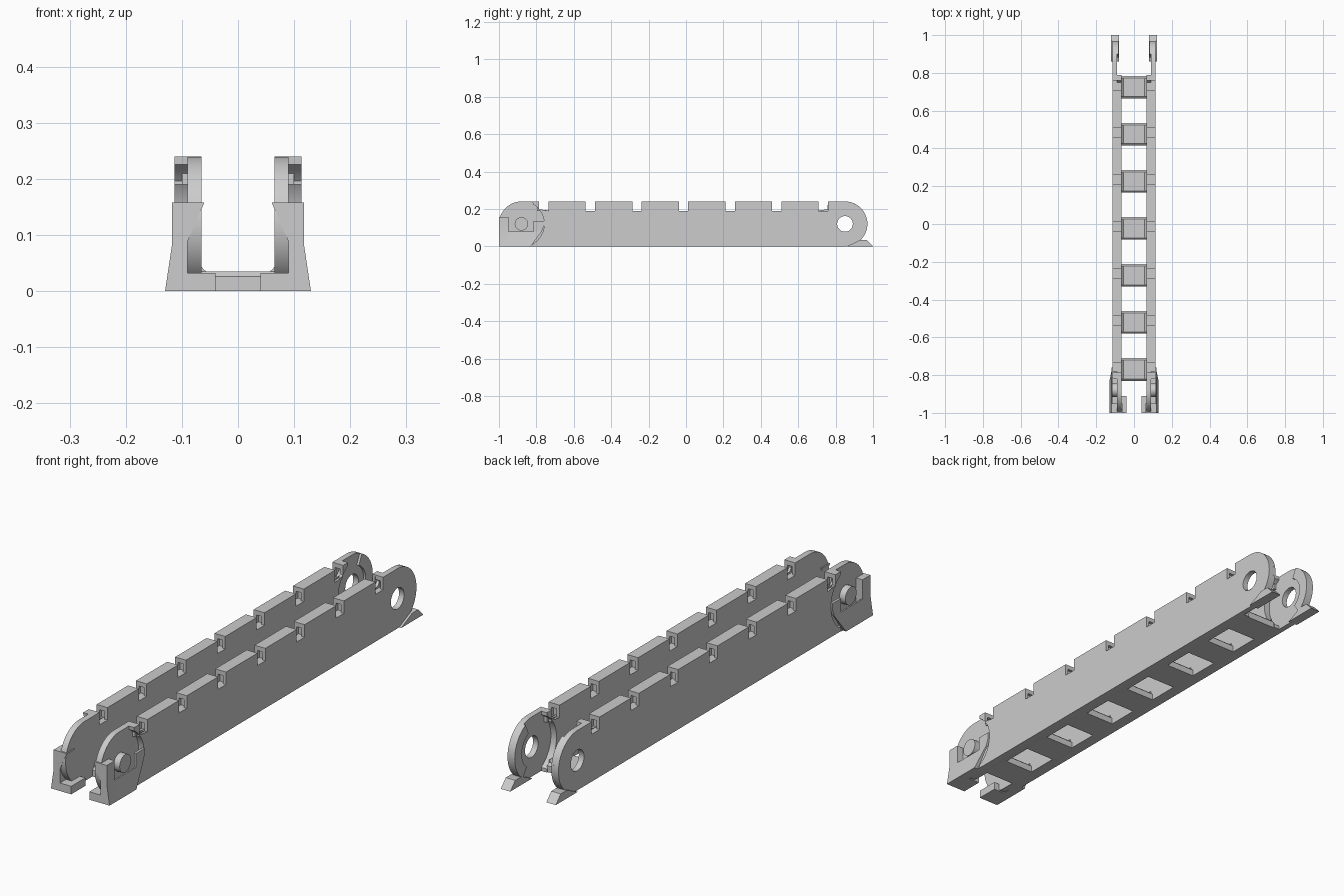
import bpy, bmesh
from math import sin, cos, radians

cube = bpy.data.objects.get("Cube")
if cube:
    bpy.data.objects.remove(cube, do_unlink=True)

grey = bpy.data.materials.new("light_grey_plastic")
grey.use_nodes = True
tone = (0.604, 0.604, 0.604, 1)
grey.diffuse_color = tone
grey.node_tree.nodes["Principled BSDF"].inputs["Base Color"].default_value = tone

H = 0.24                     # wall height
MID = H / 2
FRONT, REAR = -0.88, 0.85    # pivot positions along y
PITCH = 0.249
INNER, SPLIT, OUTER = 0.065, 0.09, 0.113
POCKET = (0.078, 0.1)        # x range of the snap pockets
notches = [(-0.785 + i * PITCH, -0.735 + i * PITCH) for i in range(7)]


def arc(y, r, a0, a1, n=24):
    angles = [radians(a0 + (a1 - a0) * i / n) for i in range(n + 1)]
    return [(y + r * cos(a), MID + r * sin(a)) for a in angles]


def finish(name, bm):
    bmesh.ops.recalc_face_normals(bm, faces=bm.faces)
    if bm.calc_volume(signed=True) < 0:
        bmesh.ops.reverse_faces(bm, faces=bm.faces)
    mesh = bpy.data.meshes.new(name)
    bm.to_mesh(mesh)
    bm.free()
    ob = bpy.data.objects.new(name, mesh)
    bpy.context.collection.objects.link(ob)
    mesh.materials.append(grey)
    return ob


def prism(name, pts, lo, hi, along="x", hole=()):
    """Extrude a (y, z) profile along x, or an (x, z) profile along y."""
    bm = bmesh.new()
    place = (lambda a, b, t: (t, a, b)) if along == "x" else (lambda a, b, t: (a, t, b))
    rims = {lo: [], hi: []}
    for loop in filter(None, (pts, hole)):
        rings = {t: [bm.verts.new(place(a, b, t)) for a, b in loop] for t in rims}
        for i in range(len(loop)):
            j = (i + 1) % len(loop)
            bm.faces.new((rings[lo][i], rings[lo][j], rings[hi][j], rings[hi][i]))
            for t in rims:
                rims[t].append(bm.edges.get((rings[t][i], rings[t][j])))
    for rim in rims.values():
        bmesh.ops.triangle_fill(bm, edges=rim, use_beauty=True)
    return finish(name, bm)


def box(name, x, y, z):
    return prism(name, [(y[0], z[0]), (y[1], z[0]), (y[1], z[1]), (y[0], z[1])], *x)


def mirror(ob):
    bpy.ops.object.select_all(action="DESELECT")
    ob.select_set(True)
    bpy.context.view_layer.objects.active = ob
    bpy.ops.object.shade_smooth_by_angle(angle=radians(30))
    ob.modifiers.new("mirror", "MIRROR")


def toothed_top(pocket):
    """Notched top edge from front to rear; pockets undercut the tooth ends."""
    pts = []
    for a, b in notches:
        if pocket:
            pts += [(a, H), (a, 0.222), (a - 0.012, 0.222), (a - 0.012, 0.19),
                    (b + 0.012, 0.19), (b + 0.012, 0.222), (b, 0.222), (b, H)]
        else:
            pts += [(a, H), (a, 0.19), (b, 0.19), (b, H)]
    return pts


def inner_profile(pocket):
    # Round front tongue, concave rear end
    return (arc(FRONT, 0.12, 270, 90) + toothed_top(pocket)
            + [(0.789, H)] + arc(REAR, 0.122, 120, 240) + [(0.789, 0)])


def outer_profile(pocket):
    # Concave front recess, round rear ear
    return ([(-0.82, 0)] + arc(FRONT, 0.122, -60, 60) + [(-0.82, H)]
            + toothed_top(pocket) + arc(REAR, 0.12, 90, -90))


# Side walls in four layers, the middle two carrying the snap pockets
pivot_hole = arc(REAR, 0.042, 0, 345, 23)
parts = [
    prism("inner_wall_face", inner_profile(False), INNER, POCKET[0]),
    prism("inner_wall_core", inner_profile(True), POCKET[0], SPLIT),
    prism("outer_wall_core", outer_profile(True), SPLIT, POCKET[1], hole=pivot_hole),
    prism("outer_wall_face", outer_profile(False), POCKET[1], OUTER, hole=pivot_hole),
]

# Raised stop on the inside of the rear ear, and the rear foot wedge
parts += [
    prism("rear_stop", arc(REAR, 0.12, -55, 65) + arc(REAR, 0.075, 65, -55),
          0.081, SPLIT + 0.001),
    prism("rear_foot", [(0.86, 0), (1, 0), (0.968, 0.033), (0.93, 0.033)], 0.08, 0.122),
]

# Pivot pin on the front tongue
parts.append(prism("pivot_pin", arc(FRONT, 0.036, 0, 345, 23), SPLIT - 0.002, 0.116))

# Front hook: post, foot, slot floor and rear cheek
parts += [
    prism("front_post",
          [(0.13, 0), (0.04, 0), (0.04, 0.032), (0.09, 0.032), (0.09, 0.088),
           (0.06, 0.158), (0.118, 0.158), (0.118, 0.08)],
          -1, -0.95, "y"),
    box("front_foot", (0.04, 0.115), (-0.999, -0.91), (0, 0.032)),
    box("slot_floor", (0.088, 0.115), (-0.95, -0.82), (0, 0.01)),
    prism("rear_cheek",
          [(-0.815, 0.08), (-0.772, 0.08), (-0.76, 0.11), (-0.76, 0.135), (-0.815, 0.135)],
          0.108, 0.118),
]

# Flared skirt on the outside of the hook
bm = bmesh.new()
for x, y, z in ((0.13, -0.83, 0), (0.118, -0.772, 0.08)):
    for px in (0.112, x):
        for py in (-1, y):
            bm.verts.new((px, py, z))
bmesh.ops.convex_hull(bm, input=bm.verts)
parts.append(finish("flared_skirt", bm))

# Floor ties with small fillets against the walls
for i, (a, b) in enumerate(notches):
    y0, y1 = a - 0.045, b + 0.025
    prism(f"floor_tie_{i + 1}",
          [(y0, 0), (y1, 0), (y1, 0.026), (y1 - 0.01, 0.035), (y0 + 0.01, 0.035), (y0, 0.026)],
          -INNER - 0.002, INNER + 0.002)
    parts.append(prism(f"tie_fillet_{i + 1}",
                       [(0.055, 0.034), (0.066, 0.034), (0.066, 0.045), (0.061, 0.038)],
                       y0 + 0.01, y1 - 0.01, "y"))

for part in parts:
    mirror(part)
